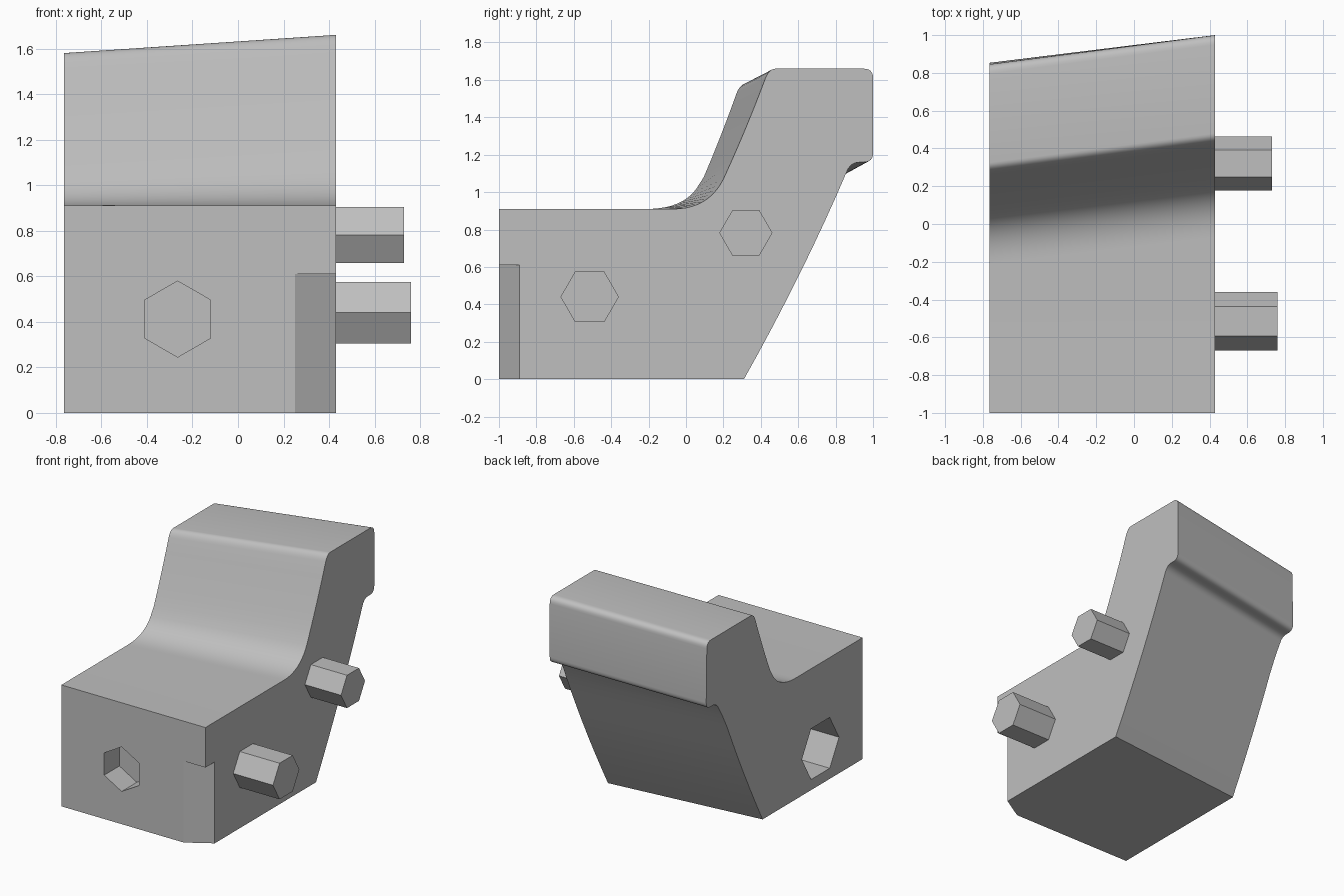
import bpy, bmesh, math
from mathutils import Matrix, Vector

cube = bpy.data.objects.get("Cube")
if cube:
    bpy.data.objects.remove(cube, do_unlink=True)

grey = bpy.data.materials.new("plain_grey")
grey.use_nodes = True
COLOUR = (0.52, 0.52, 0.52, 1)
grey.diffuse_color = COLOUR
grey.node_tree.nodes["Principled BSDF"].inputs["Base Color"].default_value = COLOUR

RIGHT_X, LEFT_X = 0.43, -0.765


def make_object(name, bm):
    bmesh.ops.remove_doubles(bm, verts=bm.verts, dist=0.0005)
    bmesh.ops.recalc_face_normals(bm, faces=bm.faces)
    mesh = bpy.data.meshes.new(name)
    bm.to_mesh(mesh)
    bm.free()
    mesh.materials.append(grey)
    obj = bpy.data.objects.new(name, mesh)
    bpy.context.collection.objects.link(obj)
    return obj


def loft(name, ring_a, ring_b):
    """Solid between two matching outlines."""
    bm = bmesh.new()
    a = [bm.verts.new(p) for p in ring_a]
    b = [bm.verts.new(p) for p in ring_b]
    n = len(a)
    bm.faces.new(a)
    bm.faces.new(b)
    for i in range(n):
        j = (i + 1) % n
        bm.faces.new((a[i], a[j], b[j], b[i]))
    return make_object(name, bm)


def hex_prism(name, start, axis, length, radius):
    """Hexagonal bar from start along the x or y axis."""
    ring = []
    for i in range(6):
        t = math.radians(60 * i)
        if axis == "x":
            ring.append(Vector(start) + Vector((0, math.cos(t), math.sin(t))) * radius)
        else:
            ring.append(Vector(start) + Vector((math.sin(t), 0, math.cos(t))) * radius)
    step = Vector((length, 0, 0)) if axis == "x" else Vector((0, length, 0))
    return loft(name, ring, [p + step for p in ring])


def bend(a, c, b, n=6):
    """Quadratic curve from a to b with control point c."""
    a, b, c = Vector(a), Vector(b), Vector(c)
    return [a.lerp(c, i / n).lerp(c.lerp(b, i / n), i / n) for i in range(n + 1)]


# Side outline as (y, z): base, curved back, lip, top, curved front, step
outline = [Vector((-1, 0))]
outline += bend((0.31, 0), (0.63, 0.57), (0.86, 1.11), 8)
outline += bend((0.86, 1.11), (0.88, 1.16), (0.93, 1.16))
outline += bend((0.95, 1.16), (1, 1.16), (1, 1.21))
outline += bend((1, 1.61), (1, 1.66), (0.95, 1.66))
outline += bend((0.48, 1.66), (0.445, 1.66), (0.425, 1.61))
outline += bend((0.425, 1.61), (0.32, 1.33), (0.2, 1.07))
outline += bend((0.2, 1.07), (0.12, 0.91), (-0.07, 0.91), 10)
outline += [Vector((-1, 0.91))]


def skewed(p):
    """Outline point as it sits at the far end of the slanted body."""
    y, z = p
    if y > -0.9:
        y -= 0.125 + 0.018 * z
    z -= 0.08 * min(max((z - 0.91) / 0.25, 0), 1)
    return (LEFT_X, y, z)


body = loft("body", [(RIGHT_X, p.x, p.y) for p in outline],
            [skewed(p) for p in outline])

# Cutters: two hexagonal sockets and the corner chamfer
front_socket = hex_prism("front_socket_cutter", (-0.265, -1.1, 0.412), "y", 0.28, 0.167)
side_socket = hex_prism("side_socket_cutter", (LEFT_X - 0.1, -0.5, 0.27), "x", 0.45, 0.22)
corner = [(0.25, -1), (0.43, -0.89), (0.6, -0.786), (0.6, -1.2), (0.25, -1.2)]
chamfer = loft("chamfer_cutter", [(x, y, -0.1) for x, y in corner],
               [(x, y, 0.61) for x, y in corner])

bpy.context.view_layer.objects.active = body
for cutter in (front_socket, side_socket, chamfer):
    cutter.hide_render = True
    mod = body.modifiers.new("cut", "BOOLEAN")
    mod.operation = "DIFFERENCE"
    mod.solver = "EXACT"
    mod.object = cutter
    bpy.ops.object.modifier_apply(modifier=mod.name)
    bpy.data.objects.remove(cutter, do_unlink=True)

bpy.ops.object.select_all(action="DESELECT")
body.select_set(True)
bpy.ops.object.shade_smooth_by_angle(angle=math.radians(30))

# Hexagonal pegs
hex_prism("lower_peg", (RIGHT_X, -0.515, 0.44), "x", 0.33, 0.156)
hex_prism("upper_peg", (RIGHT_X, 0.32, 0.782), "x", 0.30, 0.142)
